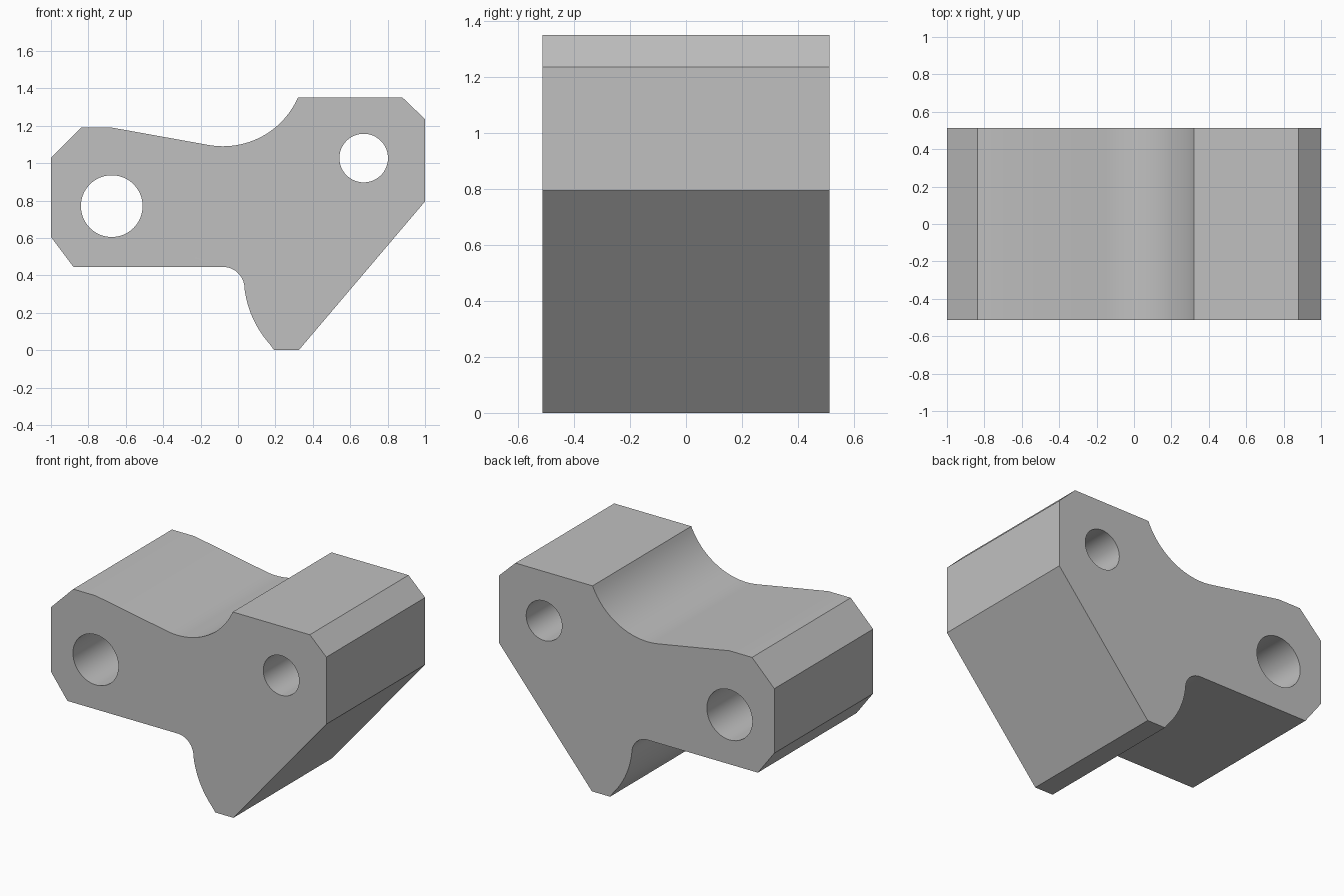
import bpy, bmesh
from math import cos, sin, radians

cube = bpy.data.objects.get("Cube")
if cube:
    bpy.data.objects.remove(cube, do_unlink=True)

HALF_DEPTH = 0.512


def arc(cx, cz, r, start, end, steps):
    """Points along an arc, angles in degrees."""
    angles = [radians(start + (end - start) * i / steps) for i in range(steps + 1)]
    return [(cx + r * cos(a), cz + r * sin(a)) for a in angles]


def circle(cx, cz, r, steps=64):
    return arc(cx, cz, r, 0, 360, steps)[:-1]


# Side profile of the block, clockwise from the upper left chamfer
outline = [(-1, 0.605), (-1, 1.028), (-0.838, 1.19), (-0.675, 1.19)]
outline += arc(-0.08, 1.528, 0.438, -100, -24, 24)       # concave saddle
outline += [(0.88, 1.35), (1, 1.235), (1, 0.795), (0.325, 0), (0.193, 0)]
outline += arc(0.572, 0.394, 0.541, 225, 185, 14)[1:-1]  # curved hook
outline += arc(-0.08, 0.33, 0.115, 5, 90, 12)            # rounded inner corner
outline += [(-0.88, 0.445)]

# Filled curve: the inner loops become the two through holes
curve = bpy.data.curves.new("block_profile", "CURVE")
curve.dimensions = "2D"
curve.fill_mode = "BOTH"
curve.extrude = HALF_DEPTH
for loop in (outline, circle(-0.675, 0.77, 0.165), circle(0.672, 1.027, 0.13)):
    spline = curve.splines.new("POLY")
    spline.points.add(len(loop) - 1)
    for point, (x, z) in zip(spline.points, loop):
        point.co = (x, z, 0, 1)
    spline.use_cyclic_u = True

block = bpy.data.objects.new("lever_block", curve)
bpy.context.collection.objects.link(block)
block.rotation_euler.x = radians(90)
bpy.ops.object.select_all(action="DESELECT")
block.select_set(True)
bpy.context.view_layer.objects.active = block
bpy.ops.object.convert(target="MESH")
bpy.ops.object.transform_apply(location=False, rotation=True, scale=False)

# Weld the caps to the walls
bm = bmesh.new()
bm.from_mesh(block.data)
bmesh.ops.remove_doubles(bm, verts=bm.verts, dist=0.0005)
bmesh.ops.recalc_face_normals(bm, faces=bm.faces)
bm.to_mesh(block.data)
bm.free()
bpy.ops.object.shade_smooth_by_angle(angle=radians(25))

# Plain grey
grey = bpy.data.materials.new("plain_grey")
grey.use_nodes = True
colour = (0.53, 0.53, 0.53, 1)
grey.diffuse_color = colour
grey.node_tree.nodes["Principled BSDF"].inputs["Base Color"].default_value = colour
block.data.materials.clear()
block.data.materials.append(grey)
